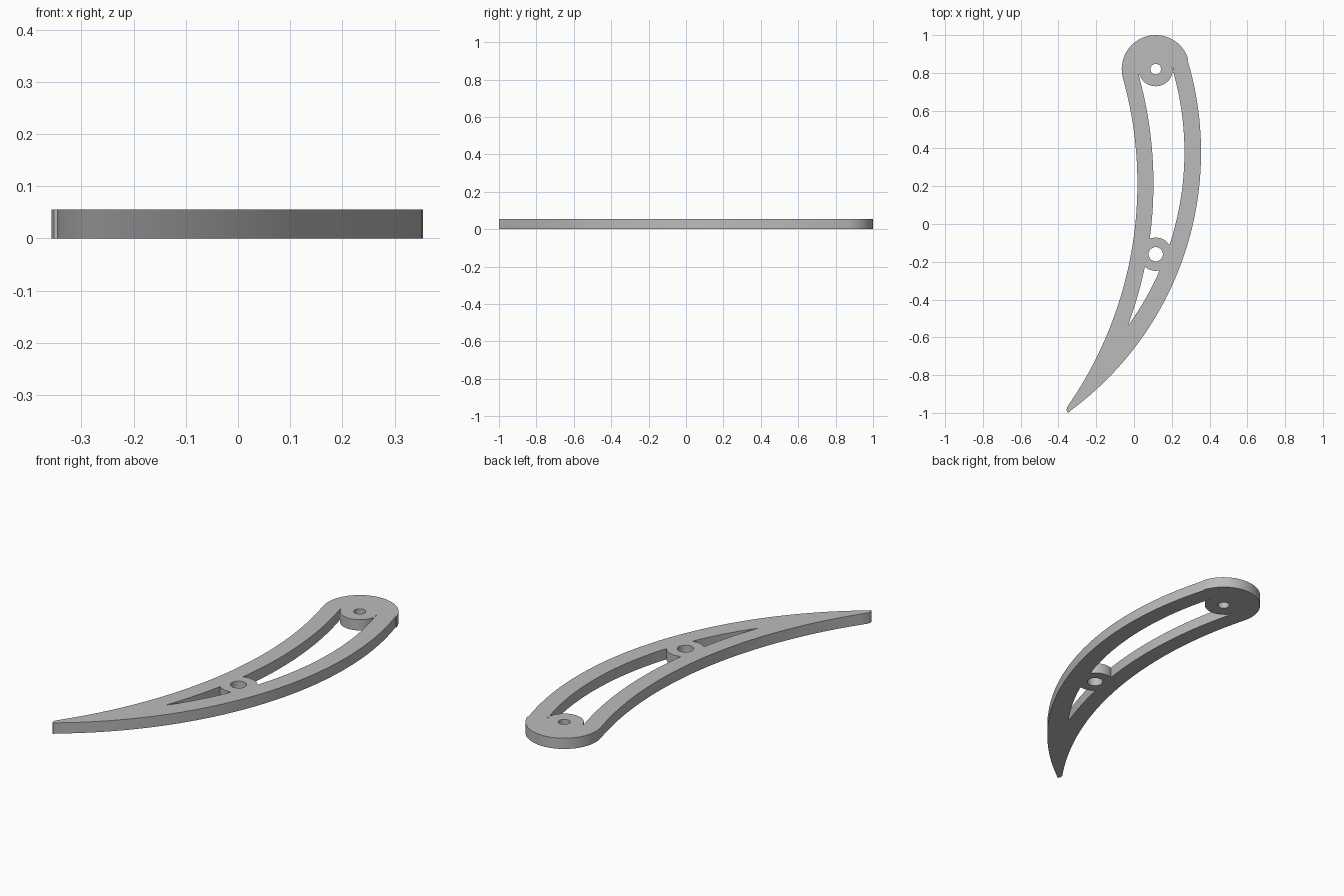
import bpy, bmesh
from math import sin, cos, sqrt, radians

cube = bpy.data.objects.get("Cube")
if cube:
    bpy.data.objects.remove(cube)

THICK = 0.055
HEAD = (0.115, 0.82)
BOSS = (0.115, -0.16)
# Edge arcs as (centre x, centre y, radius)
BACK_EDGE = (-2.049, 0.214, 2.067)
BACK_INNER = (-2.049, 0.214, 2.152)
FRONT_EDGE = (-1.345, 0.38, 1.70)
FRONT_INNER = (-1.293, 0.38, 1.56)


def edge(arc, y0, y1, n=28):
    """Points along a long edge arc between two heights."""
    cx, cy, r = arc
    ys = [y0 + (y1 - y0) * i / n for i in range(n + 1)]
    return [(cx + sqrt(r * r - (y - cy) ** 2), y) for y in ys]


def round_arc(centre, r, a0, a1, n=20):
    """Points along a circular arc, angles in degrees."""
    angles = [radians(a0 + (a1 - a0) * i / n) for i in range(n + 1)]
    return [(centre[0] + r * cos(a), centre[1] + r * sin(a)) for a in angles]


def tidy(points):
    """Drop points that nearly repeat the one before."""
    kept = []
    for p in points:
        if all(sqrt((p[0] - q[0]) ** 2 + (p[1] - q[1]) ** 2) > 0.004
               for q in kept[-1:] + kept[:1]):
            kept.append(p)
    return kept


# Outer outline: rounded head, two long edges, blunt tip
outline = (round_arc(HEAD, 0.18, 16, 196, 40)
           + edge(BACK_EDGE, 0.77, -0.97, 44)
           + [(-0.357, -0.985), (-0.353, -0.996), (-0.346, -1.0)]
           + edge(FRONT_EDGE, -0.99, 0.87, 48))

# Long slot between the head and the middle boss
long_slot = (edge(BACK_INNER, -0.078, 0.79)
             + round_arc(HEAD, 0.091, 198, 366)
             + edge(FRONT_INNER, 0.83, -0.111)
             + round_arc(BOSS, 0.088, 34, 111))

# Short slot tapering towards the tip
short_slot = (edge(BACK_INNER, -0.54, -0.226, 14)
              + round_arc(BOSS, 0.088, 229, 282.5, 12)
              + edge(FRONT_INNER, -0.246, -0.54, 14))

head_hole = round_arc(HEAD, 0.028, 0, 360, 24)
boss_hole = round_arc(BOSS, 0.038, 0, 360, 24)

# Filled, extruded profile
curve = bpy.data.curves.new("curved_arm", "CURVE")
curve.dimensions = "2D"
curve.fill_mode = "BOTH"
curve.extrude = THICK / 2
for loop in (outline, long_slot, short_slot, head_hole, boss_hole):
    pts = tidy(loop)
    spline = curve.splines.new("POLY")
    spline.points.add(len(pts) - 1)
    for sp, (x, y) in zip(spline.points, pts):
        sp.co = (x, y, 0, 1)
    spline.use_cyclic_u = True

arm = bpy.data.objects.new("curved_arm", curve)
bpy.context.collection.objects.link(arm)
bpy.ops.object.select_all(action="DESELECT")
arm.select_set(True)
bpy.context.view_layer.objects.active = arm
bpy.ops.object.convert(target="MESH")
arm = bpy.context.view_layer.objects.active

# Weld caps to walls and stand the arm on the ground
bm = bmesh.new()
bm.from_mesh(arm.data)
bmesh.ops.remove_doubles(bm, verts=bm.verts, dist=0.0005)
bmesh.ops.translate(bm, verts=bm.verts, vec=(0, 0, THICK / 2))
bmesh.ops.recalc_face_normals(bm, faces=bm.faces)
bm.to_mesh(arm.data)
bm.free()
bpy.ops.object.shade_smooth_by_angle(angle=radians(30))

# Plain grey material
grey = bpy.data.materials.new("plain_grey")
grey.use_nodes = True
colour = (0.5, 0.5, 0.5, 1)
grey.diffuse_color = colour
grey.node_tree.nodes["Principled BSDF"].inputs["Base Color"].default_value = colour
arm.data.materials.clear()
arm.data.materials.append(grey)
